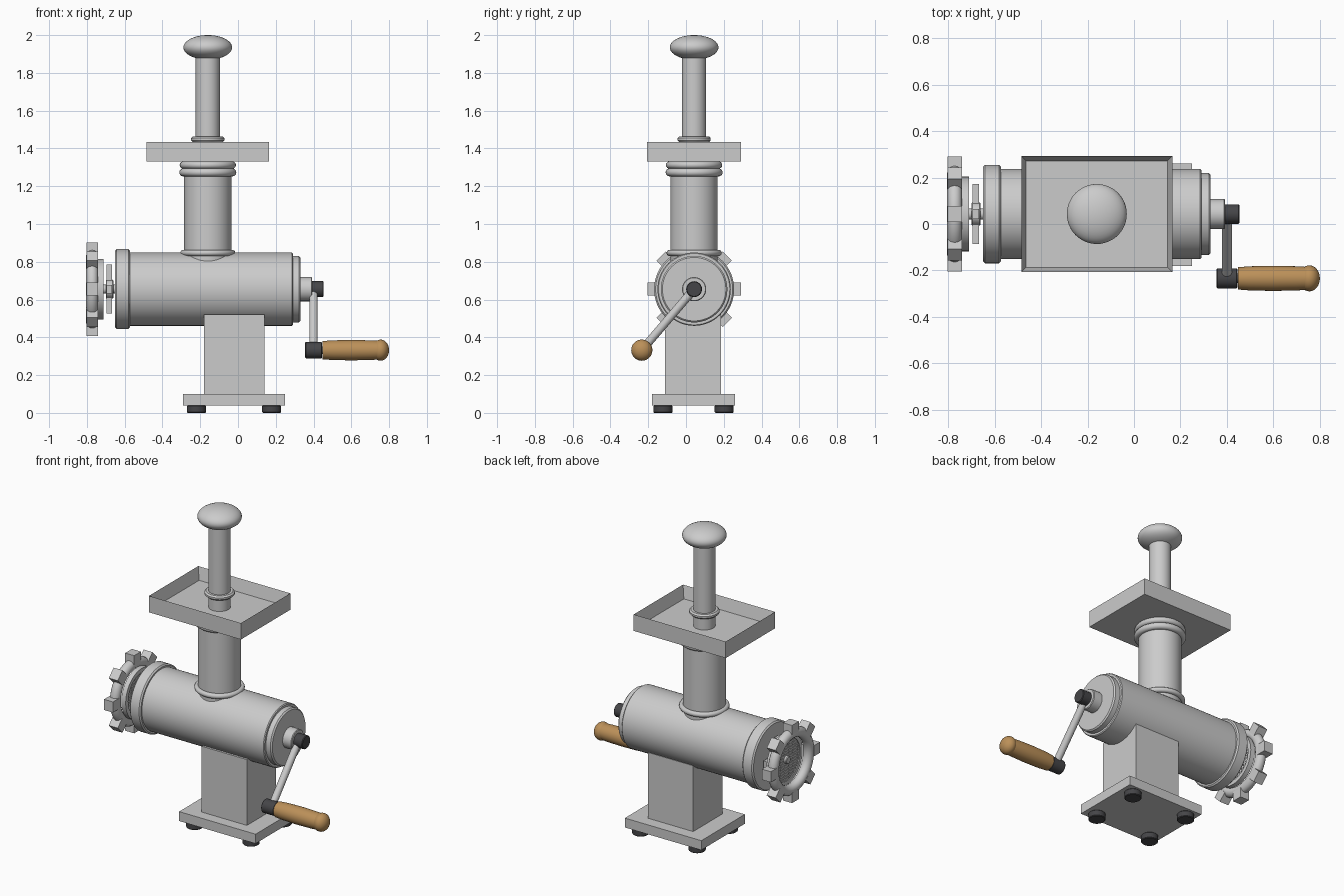
import bpy, bmesh
from math import sin, cos, pi, radians, hypot
from mathutils import Vector, Matrix

if "Cube" in bpy.data.objects:
    bpy.data.objects.remove(bpy.data.objects["Cube"])

CY, CZ, TX = 0.043, 0.655, -0.16     # barrel axis y / z, tower axis x
X, Z = Vector((1, 0, 0)), Vector((0, 0, 1))


def mat(name, c):
    m = bpy.data.materials.new(name)
    m.diffuse_color = (*c, 1)
    m.use_nodes = True
    m.node_tree.nodes["Principled BSDF"].inputs["Base Color"].default_value = m.diffuse_color
    return m


WOOD = mat("wood", (0.50, 0.28, 0.10))
DARK = mat("dark_rubber", (0.06, 0.06, 0.065))
WHITE = mat("pale_plastic", (0.85, 0.85, 0.85))


def finish(name, bm, material=None):
    bmesh.ops.remove_doubles(bm, verts=bm.verts, dist=1e-5)
    bmesh.ops.recalc_face_normals(bm, faces=bm.faces)
    me = bpy.data.meshes.new(name)
    bm.to_mesh(me)
    bm.free()
    ob = bpy.data.objects.new(name, me)
    bpy.context.collection.objects.link(ob)
    if material:
        me.materials.append(material)
    bpy.ops.object.select_all(action='DESELECT')
    ob.select_set(True)
    bpy.context.view_layer.objects.active = ob
    bpy.ops.object.shade_smooth_by_angle(angle=radians(35))
    return ob


def lathe(name, profile, origin, axis=Z, material=None, closed=False, n=48):
    """Spin (radius, height) points about an axis."""
    rot = Z.rotation_difference(axis).to_matrix()
    bm = bmesh.new()
    rings = [[bm.verts.new(rot @ Vector((r * cos(2*pi*i/n), r * sin(2*pi*i/n), h)) + Vector(origin))
              for i in range(n)] for r, h in profile]
    pairs = list(zip(rings, rings[1:])) + ([(rings[-1], rings[0])] if closed else [])
    for a, b in pairs:
        for i in range(n):
            j = (i + 1) % n
            bm.faces.new((a[i], a[j], b[j], b[i]))
    return finish(name, bm, material)


def rod(name, r, h0, h1, origin, axis=Z, material=None, bev=0.004, n=48):
    return lathe(name, [(0, h0), (r-bev, h0), (r, h0+bev), (r, h1-bev), (r-bev, h1), (0, h1)],
                 origin, axis, material, n=n)


def torus(name, R, r, origin, axis=Z, material=None, sz=1.0):
    return lathe(name, [(R + r*cos(t*pi/8), sz*r*sin(t*pi/8)) for t in range(16)],
                 origin, axis, material, closed=True)


def add_box(bm, lo, hi, matrix=Matrix()):
    lo, hi = Vector(lo), Vector(hi)
    m = matrix @ Matrix.Translation((lo + hi) / 2) @ Matrix.Diagonal((*(hi - lo), 1))
    bmesh.ops.create_cube(bm, size=1, matrix=m)


def box(name, lo, hi):
    bm = bmesh.new()
    add_box(bm, lo, hi)
    return finish(name, bm)


# base, column and feet
box("base_plate", (-0.29, -0.18, 0.04), (0.25, 0.26, 0.10))
box("column", (-0.18, -0.11, 0.10), (0.14, 0.185, 0.52))
for i, (x, y) in enumerate([(-0.22, -0.122), (0.178, -0.122), (-0.22, 0.202), (0.178, 0.202)]):
    rod(f"foot_{i+1}", 0.05, 0, 0.04, (x, y, 0), material=DARK, n=32)

# barrel, front flange, rear cap and hub
A = (0, CY, CZ)
rod("barrel", 0.194, -0.60, 0.29, A, X, bev=0.005, n=64)
rod("barrel_flange", 0.212, -0.65, -0.573, A, X, bev=0.008, n=64)
rod("rear_cap", 0.176, 0.28, 0.33, A, X, bev=0.008, n=64)
rod("rear_hub", 0.064, 0.32, 0.392, A, X)

# shaft and cutting blade behind the plate
rod("drive_shaft", 0.024, -0.755, -0.64, A, X, n=24)
bm = bmesh.new()
for k in range(4):
    m = Matrix.Translation(A) @ Matrix.Rotation(k*pi/2, 4, 'X')
    add_box(bm, (-0.695, -0.022, 0.02), (-0.668, 0.022, 0.13), m)
finish("cutting_blade", bm)
rod("blade_hub", 0.05, -0.70, -0.66, A, X, n=32)

# perforated plate: square grid with alternate cells removed
N, half = 35, 0.15
bm = bmesh.new()
bmesh.ops.create_grid(bm, x_segments=N, y_segments=N, size=half)
cell = 2 * half / N
kill = []
for f in bm.faces:
    c = f.calc_center_median()
    i, j = int((c.x + half) / cell), int((c.y + half) / cell)
    d = hypot(c.x, c.y)
    if d > 0.15 or (i % 2 and j % 2 and 0.025 < d < 0.135):
        kill.append(f)
bmesh.ops.delete(bm, geom=kill, context='FACES')
ext = bmesh.ops.extrude_face_region(bm, geom=bm.faces[:], use_keep_orig=True)
bmesh.ops.translate(bm, vec=(0, 0, 0.02), verts=[v for v in ext["geom"] if isinstance(v, bmesh.types.BMVert)])
bm.transform(Matrix.Translation((-0.738, CY, CZ)) @ Matrix.Rotation(pi/2, 4, 'Y'))
finish("perforated_plate", bm)
lathe("plate_rim", [(0.135, -0.742), (0.161, -0.742), (0.161, -0.711), (0.135, -0.711)], A, X, closed=True)

# locking ring with eight grip lugs
torus("locking_ring", 0.178, 0.032, (-0.772, CY, CZ), X)
bm = bmesh.new()
for k in range(8):
    m = Matrix.Translation(A) @ Matrix.Rotation(k*pi/4, 4, 'X')
    add_box(bm, (-0.803, -0.034, 0.185), (-0.740, 0.034, 0.248), m)
finish("locking_ring_lugs", bm)

# feed tower with collars
T = (TX, CY, 0)
rod("feed_tower", 0.125, 0.70, 1.34, T)
torus("tower_base_collar", 0.13, 0.016, (TX, CY, 0.847))
torus("tower_collar_lower", 0.13, 0.021, (TX, CY, 1.273))
torus("tower_collar_upper", 0.13, 0.019, (TX, CY, 1.312))

# tray: block with inset floor
bm = bmesh.new()
add_box(bm, (TX-0.325, CY-0.249, 1.33), (TX+0.325, CY+0.249, 1.435))
bm.normal_update()
top = max(bm.faces, key=lambda f: f.calc_center_median().z)
bmesh.ops.inset_region(bm, faces=[top], thickness=0.028)
bmesh.ops.translate(bm, vec=(0, 0, -0.078), verts=top.verts)
finish("tray", bm)

# plunger
rod("plunger_rod", 0.064, 1.34, 1.90, T, material=WHITE)
rod("plunger_stop", 0.088, 1.434, 1.463, T, material=WHITE, bev=0.009)
lathe("plunger_knob", [(0.129*sin(t*pi/20), 1.935 - 0.065*cos(t*pi/20)) for t in range(21)], T, material=WHITE)

# crank
top_p, low_p = Vector((0.40, CY, CZ)), Vector((0.40, -0.234, 0.332))
rod("crank_boss_upper", 0.042, 0.385, 0.453, A, X, DARK, n=32)
rod("crank_arm", 0.022, 0, (low_p - top_p).length, top_p, (low_p - top_p).normalized(), n=24)
rod("crank_boss_lower", 0.043, 0.355, 0.445, (0, low_p.y, low_p.z), X, DARK, n=32)
rod("handle_pin", 0.02, 0.43, 0.47, (0, low_p.y, low_p.z), X, n=24)
lathe("handle_grip", [(0, 0.447), (0.048, 0.447), (0.052, 0.50), (0.054, 0.60), (0.052, 0.70), (0.049, 0.752), (0, 0.752)],
      (0, low_p.y, low_p.z), X, WOOD)
lathe("handle_end", [(0.056*sin(t*pi/16), 0.755 - 0.045*cos(t*pi/16)) for t in range(17)],
      (0, low_p.y, low_p.z), X, WOOD)
